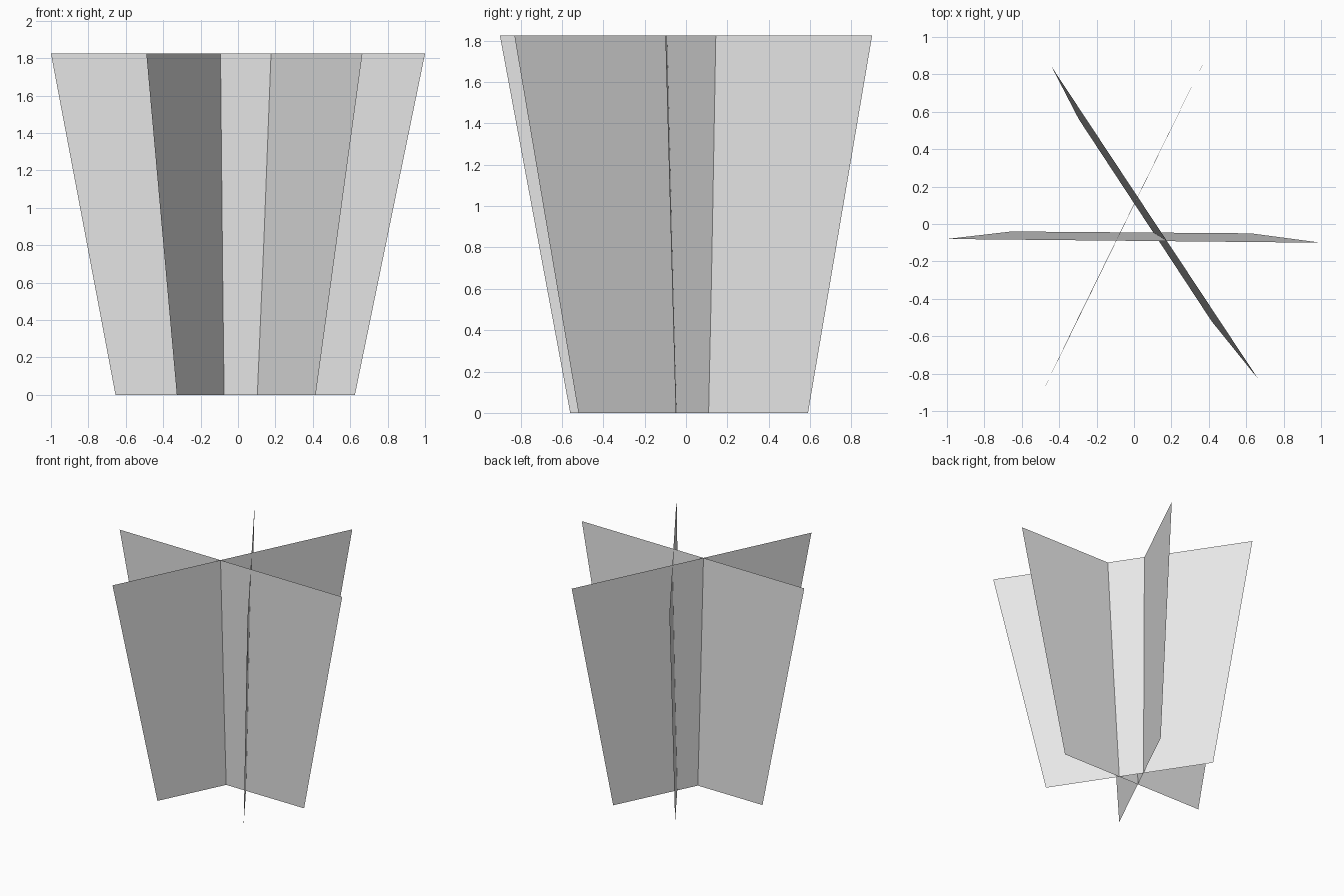
import bpy
import bmesh

cube = bpy.data.objects.get("Cube")
if cube:
    bpy.data.objects.remove(cube, do_unlink=True)

HEIGHT = 1.825

grey = bpy.data.materials.new("light grey")
grey.use_nodes = True
colour = (0.8, 0.8, 0.8, 1)
grey.diffuse_color = colour
grey.node_tree.nodes["Principled BSDF"].inputs["Base Color"].default_value = colour


def card(name, bottom, top):
    """Flat tapered card between a bottom edge and a top edge, given as xy end points."""
    bm = bmesh.new()
    corners = [(*p, 0) for p in bottom] + [(*p, HEIGHT) for p in reversed(top)]
    bm.faces.new([bm.verts.new(c) for c in corners])
    mesh = bpy.data.meshes.new(name)
    bm.to_mesh(mesh)
    bm.free()
    mesh.materials.append(grey)
    obj = bpy.data.objects.new(name, mesh)
    bpy.context.collection.objects.link(obj)
    return obj


# Three crossing cards, each wider at the top
card("wide_card", [(-0.655, -0.04), (0.625, -0.05)], [(-1, -0.08), (1, -0.10)])
card("left_diagonal_card", [(-0.295, 0.56), (0.415, -0.52)], [(-0.44, 0.84), (0.665, -0.83)])
card("right_diagonal_card", [(-0.327, -0.56), (0.237, 0.59)], [(-0.49, -0.9), (0.39, 0.9)])
